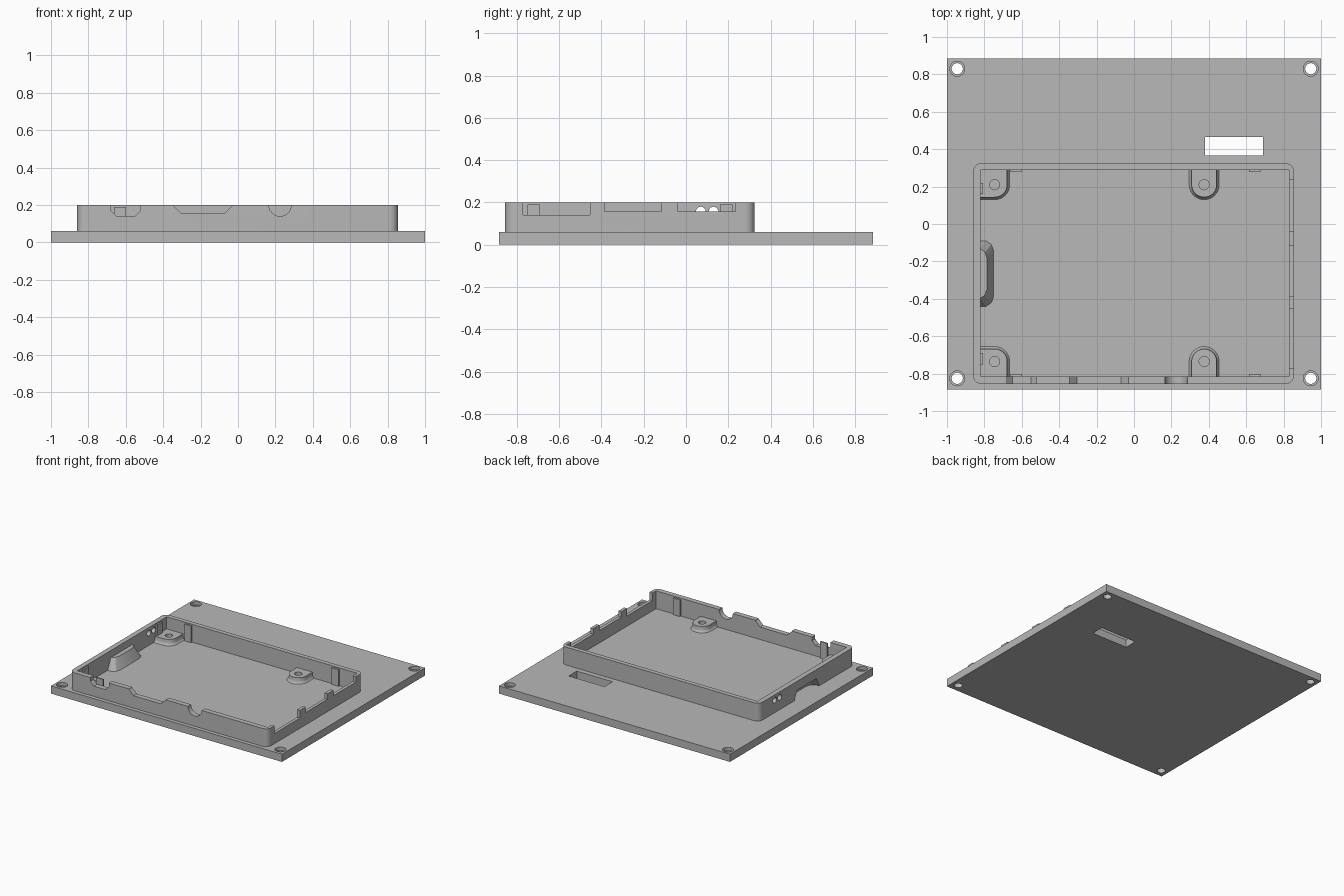
import bpy
import bmesh
from math import sin, cos, pi, radians

cube = bpy.data.objects.get("Cube")
if cube:
    bpy.data.objects.remove(cube, do_unlink=True)

grey = bpy.data.materials.new("plain_grey")
grey.use_nodes = True
grey.diffuse_color = (0.48, 0.48, 0.48, 1)
grey.node_tree.nodes["Principled BSDF"].inputs["Base Color"].default_value = grey.diffuse_color

FLOOR, TOP = 0.06, 0.2
IN_L, IN_R, IN_F, IN_B = -0.82, 0.83, -0.815, 0.29


def loft(name, rings):
    """Closed solid through rings of 3D points."""
    bm = bmesh.new()
    loops = [[bm.verts.new(p) for p in ring] for ring in rings]
    n = len(loops[0])
    for a, b in zip(loops, loops[1:]):
        for i in range(n):
            j = (i + 1) % n
            bm.faces.new((a[i], a[j], b[j], b[i]))
    bm.faces.new(loops[0][::-1])
    bm.faces.new(loops[-1])
    bmesh.ops.recalc_face_normals(bm, faces=bm.faces)
    mesh = bpy.data.meshes.new(name)
    bm.to_mesh(mesh)
    bm.free()
    mesh.materials.append(grey)
    obj = bpy.data.objects.new(name, mesh)
    bpy.context.collection.objects.link(obj)
    return obj


def prism(name, outline, lo, hi, axis="z"):
    """Extrude a 2D outline along one axis."""
    place = {"x": lambda u, v, d: (d, u, v),
             "y": lambda u, v, d: (u, d, v),
             "z": lambda u, v, d: (u, v, d)}[axis]
    return loft(name, [[place(u, v, d) for u, v in outline] for d in (lo, hi)])


def rect(u0, u1, v0, v1):
    return [(u0, v0), (u1, v0), (u1, v1), (u0, v1)]


def arc(u, v, r, start, end, n=8):
    steps = [radians(start + (end - start) * i / n) for i in range(n + 1)]
    return [(u + r * cos(a), v + r * sin(a)) for a in steps]


def circle(u, v, r, n=24):
    return [(u + r * cos(2 * pi * i / n), v + r * sin(2 * pi * i / n)) for i in range(n)]


def rounded_rect(u0, u1, v0, v1, r):
    return (arc(u1 - r, v1 - r, r, 0, 90) + arc(u0 + r, v1 - r, r, 90, 180)
            + arc(u0 + r, v0 + r, r, 180, 270) + arc(u1 - r, v0 + r, r, 270, 360))


def cut(obj, *cutters):
    """Subtract the cutters for good and remove them."""
    for c in cutters:
        c.hide_render = True
        mod = obj.modifiers.new("cut", "BOOLEAN")
        mod.operation, mod.solver, mod.object = "DIFFERENCE", "EXACT", c
    bpy.context.view_layer.update()
    graph = bpy.context.evaluated_depsgraph_get()
    mesh = bpy.data.meshes.new_from_object(obj.evaluated_get(graph))
    obj.modifiers.clear()
    obj.data = mesh
    for c in cutters:
        bpy.data.objects.remove(c, do_unlink=True)


parts = []

# Mounting plate with four counterbored holes and a cable slot
plate = prism("base_plate", rect(-1, 1, -0.885, 0.885), 0, FLOOR)
holes = [prism("slot_cutter", rect(0.38, 0.69, 0.365, 0.465), -0.1, 0.2)]
for x in (-0.945, 0.945):
    for y in (-0.825, 0.83):
        holes.append(prism("hole_cutter", circle(x, y, 0.03), -0.1, 0.2))
        holes.append(prism("bore_cutter", circle(x, y, 0.04), 0.035, 0.2))
cut(plate, *holes)
parts.append(plate)


# Finger recess in the left-hand wall: hood inside, hollow outside
def scoop(name, z0, z1, inset, x_open):
    def ring(z, depth, half):
        y = -0.265
        return [(x_open, y - half, z), (depth - 0.04, y - half, z),
                (depth - 0.012, y - half + 0.02, z), (depth, y - half + 0.055, z),
                (depth, y + half - 0.055, z), (depth - 0.012, y + half - 0.02, z),
                (depth - 0.04, y + half, z), (x_open, y + half, z)]
    return loft(name, [ring(z0, -0.75 - inset, 0.175 - inset / 2),
                       ring(z1, -0.785 - inset, 0.135 - inset / 2)])


# Enclosure wall with port openings
wall = prism("enclosure_wall", rounded_rect(-0.86, 0.855, -0.855, 0.325, 0.045), FLOOR, TOP)
cut(wall, prism("cavity_cutter", rect(IN_L, IN_R, IN_F, IN_B), 0, 0.3))


def port(u0, u1, v, chamfer):
    return [(u0, 0.3), (u0, v + chamfer), (u0 + chamfer, v),
            (u1 - chamfer, v), (u1, v + chamfer), (u1, 0.3)]


openings = [prism("port_cutter", port(-0.68, -0.52, 0.14, 0.03), -0.9, -0.8, "y"),
            prism("port_cutter", port(-0.345, -0.03, 0.157, 0.04), -0.9, -0.8, "y"),
            prism("jack_cutter", circle(0.225, TOP, 0.06), -0.9, -0.8, "y")]
for y0, y1, z in ((-0.77, -0.455, 0.14), (-0.385, -0.115, 0.157), (-0.04, 0.235, 0.157)):
    openings.append(prism("port_cutter", rect(y0, y1, z, 0.3), 0.8, 0.9, "x"))
for y in (0.07, 0.13):
    openings.append(prism("light_cutter", circle(y, 0.157, 0.023, 16), -0.9, -0.8, "x"))
openings.append(scoop("recess_cutter", 0.05, 0.13, 0.035, -0.95))
cut(wall, *openings)
parts.append(wall)

hood = scoop("recess_hood", FLOOR, 0.145, 0, IN_L)
cut(hood, scoop("recess_cutter", 0.05, 0.13, 0.035, -0.95))
parts.append(hood)


# Flared screw posts joined to the walls
def post(name, x, y, wall_y, corner):
    s = 1 if wall_y > y else -1
    rings = []
    for w, z in ((0.08, FLOOR), (0.072, 0.068), (0.068, 0.08), (0.067, 0.105)):
        if corner:
            pts = [(IN_L, wall_y), (IN_L, y - s * w)]
            pts += [(u, y + s * v) for u, v in arc(x, 0, w, 270, 360)]
        else:
            pts = [(x - w, wall_y)]
            pts += [(u, y + s * v) for u, v in arc(x, 0, w, 180, 360, 16)]
        pts.append((x + w, wall_y))
        rings.append([(u, v, z) for u, v in pts])
    obj = loft(name, rings)
    cut(obj, prism("pilot_cutter", circle(x, y, 0.027), 0.065, 0.2))
    return obj


for side, y, wall_y in (("front", -0.735, IN_F), ("back", 0.21, IN_B)):
    parts.append(post(side + "_corner_post", -0.745, y, wall_y, True))
    parts.append(post(side + "_middle_post", 0.375, y, wall_y, False))

# Thin ribs on the inner wall faces
T = 0.012
for x in (-0.66, 0.615):
    parts.append(prism("front_rib", rect(x, x + 0.06, IN_F, IN_F + T), FLOOR, 0.19))
    parts.append(prism("back_rib", rect(x, x + 0.06, IN_B - T, IN_B), FLOOR, 0.19))
for y in (-0.75, 0.16):
    parts.append(prism("side_rib", rect(IN_L, IN_L + T, y, y + 0.06), FLOOR, 0.19))

# Smooth the round surfaces, keep the edges crisp
bpy.ops.object.select_all(action="DESELECT")
for obj in parts:
    obj.select_set(True)
bpy.context.view_layer.objects.active = plate
bpy.ops.object.shade_smooth_by_angle(angle=radians(30))
